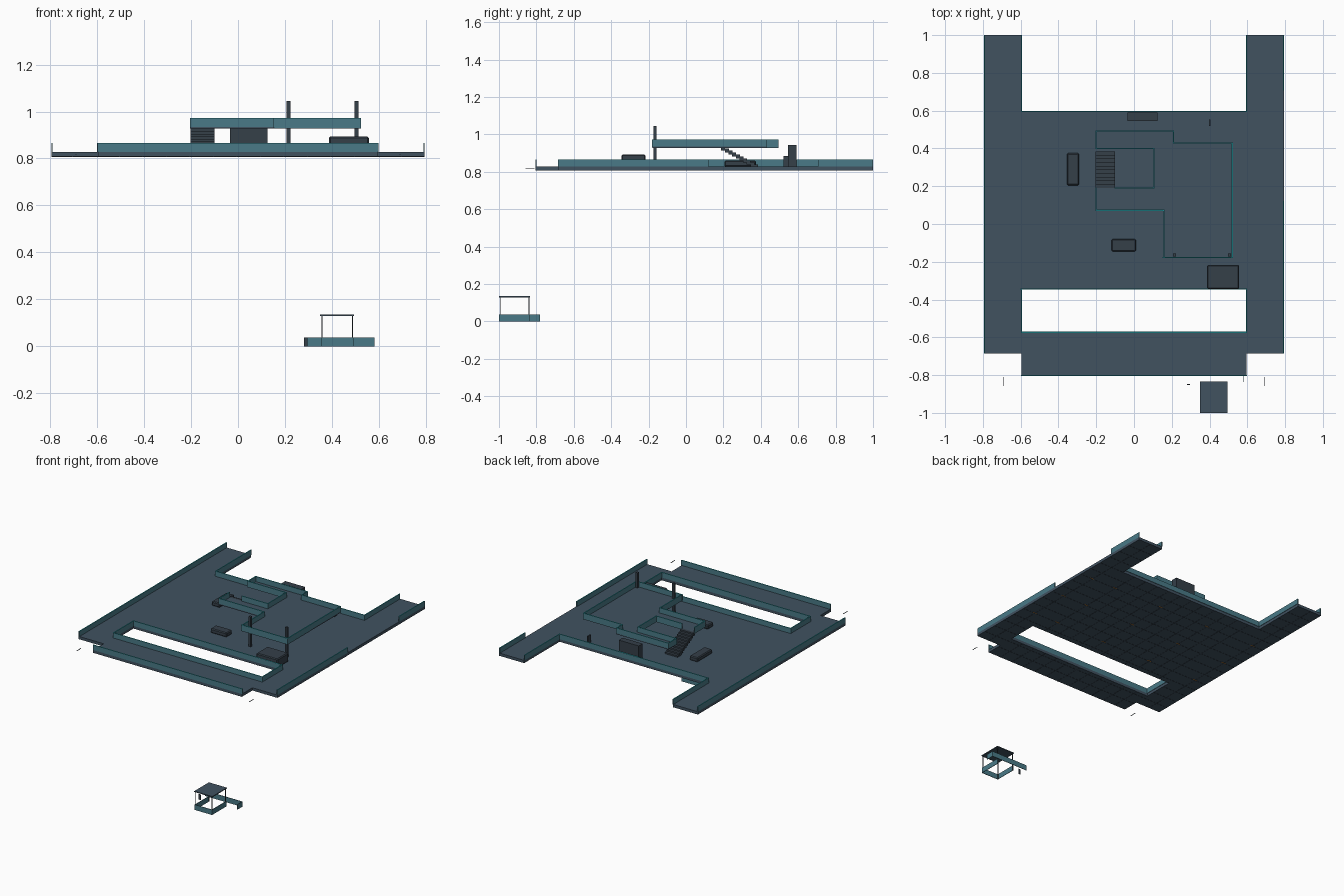
import bpy, bmesh
from mathutils import Matrix, Vector


def mat(name, rgb):
    m = bpy.data.materials.new(name)
    m.diffuse_color = (*rgb, 1)
    return m


SLATE = mat("slate", (0.052, 0.084, 0.118))
TEAL = mat("teal_panel", (0.068, 0.195, 0.245))
DARK = mat("dark_metal", (0.035, 0.050, 0.066))
CYAN = mat("cyan_trim", (0.02, 0.42, 0.46))
AMBER = mat("amber_light", (0.75, 0.28, 0.04))


def boxes(name, items, material):
    """One object made of axis-aligned boxes (x0, x1, y0, y1, z0, z1)."""
    bm = bmesh.new()
    for x0, x1, y0, y1, z0, z1 in items:
        c = Vector(((x0 + x1) / 2, (y0 + y1) / 2, (z0 + z1) / 2))
        bmesh.ops.create_cube(bm, size=1, matrix=Matrix.Translation(c)
                              @ Matrix.Diagonal((x1 - x0, y1 - y0, z1 - z0, 1)))
    me = bpy.data.meshes.new(name)
    bm.to_mesh(me)
    bm.free()
    me.materials.append(material)
    ob = bpy.data.objects.new(name, me)
    bpy.context.collection.objects.link(ob)
    return ob


def walls(name, segments, z0, z1, t=0.006, trim=True):
    """Thin parapets along plan segments (xa, ya, xb, yb), with a bright cap."""
    body, cap = [], []
    h = t / 2
    for xa, ya, xb, yb in segments:
        plan = (min(xa, xb) - h, max(xa, xb) + h, min(ya, yb) - h, max(ya, yb) + h)
        body.append((*plan, z0, z1))
        cap.append((*plan, z1, z1 + 0.0015))
    boxes(name, body, TEAL)
    if trim:
        boxes(name + "_trim", cap, CYAN)


# main deck
Z0, Z1, ZW = 0.808, 0.828, 0.864
XO, XI = 0.795, 0.595
deck = [(-XO, -XI, -0.685, 1.0), (XI, XO, -0.685, 1.0),
        (-XI, XI, -0.345, 0.595), (-XI, XI, -0.805, -0.57)]
boxes("deck", [(*r, Z0, Z1) for r in deck], SLATE)

# deck parapets
o, i = XO - 0.003, XI + 0.003
walls("deck_parapet", [
    (-o, -0.682, -o, 0.997),
    (o, -0.682, o, 0.118), (o, 0.71, o, 0.997),
    (-XI, 0.595, -XI, 0.997), (XI, 0.595, XI, 0.997),
    (-XI, 0.595, XI, 0.595),
    (-XI, -0.802, XI, -0.802),
    (-i, -0.345, XI, -0.345), (-XI, -0.573, XI, -0.573),
    (-XI, -0.57, -XI, -0.345), (XI, -0.57, XI, -0.345)], Z1, ZW)

# underside seams and small lights
seams, lights = [], []
for x0, x1, y0, y1 in deck:
    for k in range(-9, 11):
        p = k * 0.1 - 0.005
        if x0 + 0.02 < p < x1 - 0.02:
            seams.append((p - 0.0015, p + 0.0015, y0, y1, Z0 - 0.001, Z0))
        if y0 + 0.02 < p < y1 - 0.02:
            seams.append((x0, x1, p - 0.0015, p + 0.0015, Z0 - 0.001, Z0))
for x in (-0.7, -0.3, 0.1, 0.5, 0.7):
    for y in (-0.2, 0.1, 0.4):
        lights.append((x - 0.015, x + 0.015, y - 0.002, y + 0.002, Z0 - 0.002, Z0))
boxes("underside_seams", seams, DARK)
boxes("underside_lights", lights, AMBER)

# upper platform: wide east floor and a C-shaped walkway around the stairwell
F0, F1, FW = 0.927, 0.935, 0.971
boxes("upper_floor", [
    (0.155, 0.523, -0.18, 0.43, F0, F1), (0.105, 0.155, 0.07, 0.43, F0, F1),
    (-0.205, 0.105, 0.07, 0.19, F0, F1), (-0.205, 0.105, 0.40, 0.495, F0, F1),
    (0.105, 0.21, 0.43, 0.495, F0, F1)], SLATE)
walls("upper_parapet", [
    (0.155, -0.178, 0.52, -0.178), (0.52, -0.178, 0.52, 0.428),
    (0.21, 0.428, 0.52, 0.428), (0.21, 0.428, 0.21, 0.492),
    (-0.202, 0.492, 0.21, 0.492), (-0.202, 0.40, -0.202, 0.492),
    (-0.202, 0.40, 0.105, 0.40), (0.105, 0.19, 0.105, 0.40),
    (-0.1, 0.19, 0.105, 0.19), (-0.202, 0.073, -0.202, 0.19),
    (-0.202, 0.073, 0.158, 0.073), (0.158, -0.178, 0.158, 0.073)], F1 - 0.006, FW)

# stairs rising toward the front
N = 10
steps = []
for k in range(N):
    y = 0.385 - k * 0.0195
    z = Z1 + (k + 1) * (F1 - Z1) / N
    steps.append((-0.203, -0.1, y - 0.0215, y, max(Z1, z - 0.022), z))
boxes("stairs", steps, DARK)

# posts on the platform
boxes("platform_posts", [(x - 0.008, x + 0.008, -0.173, -0.157, Z1, 1.045)
                         for x in (0.215, 0.505)], DARK)

# furniture on the deck
boxes("rear_cabinet", [(-0.035, 0.125, 0.546, 0.59, Z1, 0.944)], DARK)
boxes("rear_console", [(0.396, 0.404, 0.52, 0.552, Z1, 0.885)], DARK)
desk = boxes("front_counter", [(0.387, 0.557, -0.345, -0.217, Z1, 0.893)], DARK)
crates = boxes("low_crates", [(-0.12, 0.01, -0.145, -0.08, Z1, 0.86),
                              (-0.355, -0.29, 0.205, 0.375, Z1, 0.86)], DARK)
for ob in (desk, crates):
    b = ob.modifiers.new("chamfer", 'BEVEL')
    b.width, b.segments = 0.006, 1

# floating markers ahead of the deck
boxes("front_markers", [(s * 0.69 - 0.0015, s * 0.69 + 0.0015, -0.857, -0.81, 0.815, 0.818)
                        for s in (-1, 1)], DARK)

# small shelter on the ground
walls("shelter_walls", [
    (0.354, -0.998, 0.354, -0.835), (0.354, -0.998, 0.491, -0.998),
    (0.491, -0.998, 0.491, -0.835),
    (0.285, -0.782, 0.58, -0.782), (0.58, -0.835, 0.58, -0.782)],
    0, 0.038, t=0.003, trim=False)
boxes("shelter_roof", [(0.35, 0.495, -1.0, -0.833, 0.129, 0.135)], SLATE)
boxes("shelter_posts", [(x - 0.002, x + 0.002, y - 0.002, y + 0.002, 0, 0.13)
                        for x in (0.357, 0.488) for y in (-0.993, -0.84)], DARK)
boxes("shelter_bollard", [(0.28, 0.296, -0.852, -0.848, 0, 0.038)], DARK)
